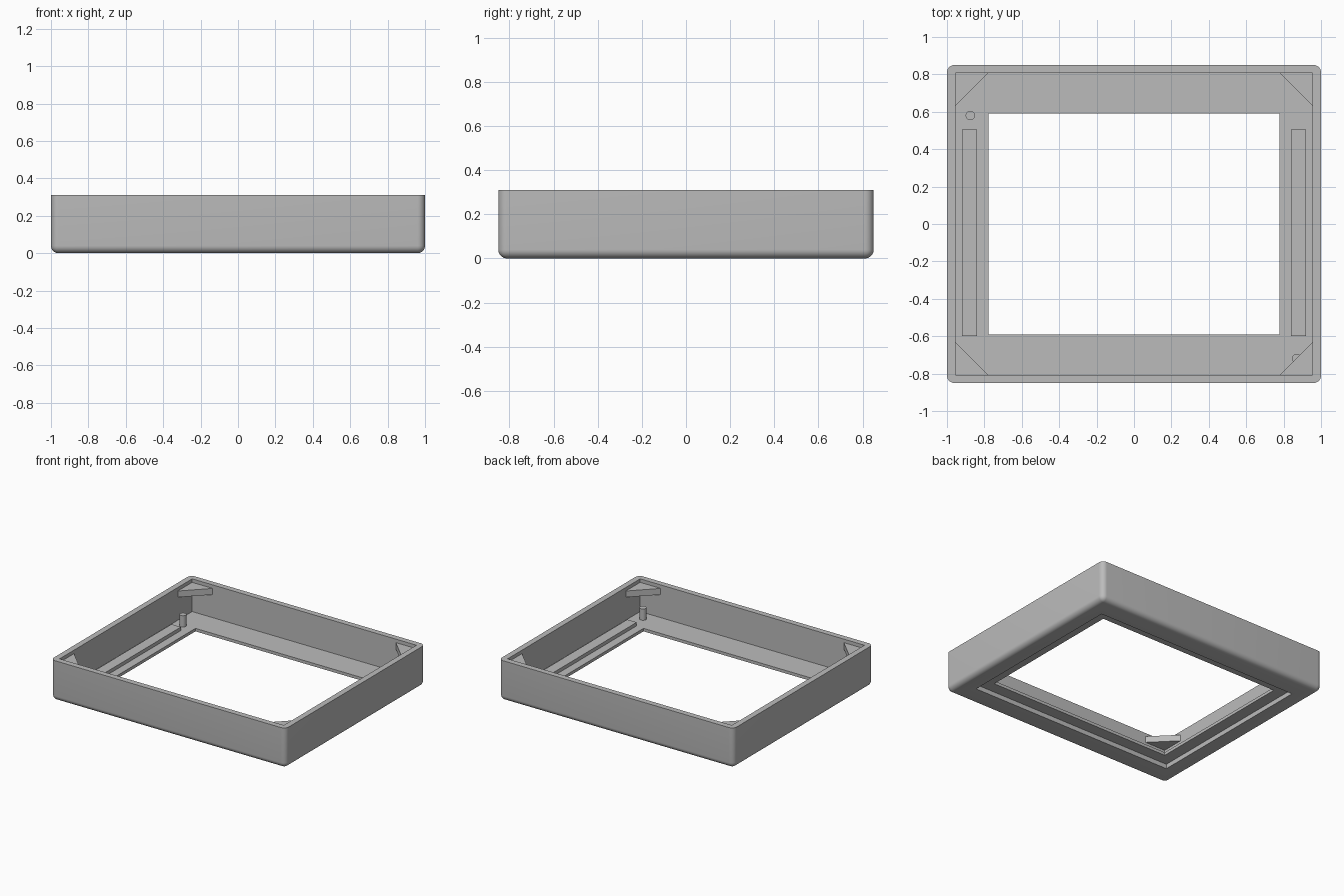
import bpy
import bmesh
from mathutils import Vector

default = bpy.data.objects.get("Cube")
if default:
    bpy.data.objects.remove(default, do_unlink=True)

GREY = (0.5, 0.5, 0.5)
mat = bpy.data.materials.new("plain grey")
mat.use_nodes = True
mat.diffuse_color = (*GREY, 1)
mat.node_tree.nodes["Principled BSDF"].inputs["Base Color"].default_value = (*GREY, 1)

HX, HY, TOP = 1.0, 0.85, 0.31      # outer half sizes and height
IX, IY = 0.955, 0.806              # inner half sizes
OX, OY = 0.777, 0.592              # window half sizes
FLOOR, LIP = 0.058, 0.035          # floor top, underside of window lip
RECESS = 0.09                      # rebate width round the window, underneath


def finish(name, bm):
    bmesh.ops.recalc_face_normals(bm, faces=bm.faces)
    mesh = bpy.data.meshes.new(name)
    bm.to_mesh(mesh)
    bm.free()
    mesh.materials.append(mat)
    obj = bpy.data.objects.new(name, mesh)
    bpy.context.collection.objects.link(obj)
    return obj


def box(name, lo, hi, round_radius=0):
    lo, hi = Vector(lo), Vector(hi)
    bm = bmesh.new()
    bmesh.ops.create_cube(bm, size=1)
    for v in bm.verts:
        v.co = (lo + hi) / 2 + v.co * (hi - lo)
    if round_radius:
        # Round every edge except those of the flat top rim
        edges = [e for e in bm.edges if min(v.co.z for v in e.verts) < hi.z - 0.01]
        bmesh.ops.bevel(bm, geom=edges, offset=round_radius, segments=8,
                        profile=0.5, affect='EDGES')
    return finish(name, bm)


def prism(name, outline, z0, z1):
    bm = bmesh.new()
    face = bm.faces.new([bm.verts.new((x, y, z0)) for x, y in outline])
    grown = bmesh.ops.extrude_face_region(bm, geom=[face])["geom"]
    for v in grown:
        if isinstance(v, bmesh.types.BMVert):
            v.co.z = z1
    return finish(name, bm)


def post(name, x, y):
    bm = bmesh.new()
    bmesh.ops.create_cone(bm, cap_ends=True, segments=32, radius1=0.025,
                          radius2=0.025, depth=0.145 - 0.05)
    bmesh.ops.translate(bm, verts=bm.verts, vec=(x, y, (0.145 + 0.05) / 2))
    return finish(name, bm)


def smooth(obj):
    bpy.ops.object.select_all(action='DESELECT')
    obj.select_set(True)
    bpy.context.view_layer.objects.active = obj
    bpy.ops.object.shade_smooth_by_angle(angle=0.6)


# Open tray: rounded block, hollowed, with a stepped window through the floor
tray = box("tray_frame", (-HX, -HY, 0), (HX, HY, TOP), 0.04)
cutters = [
    box("cavity_cutter", (-IX, -IY, FLOOR), (IX, IY, 1)),
    box("window_cutter", (-OX, -OY, -1), (OX, OY, 1)),
    box("rebate_cutter", (-OX - RECESS, -OY - RECESS, -1),
        (OX + RECESS, OY + RECESS, LIP)),
]
bpy.context.view_layer.objects.active = tray
for cutter in cutters:
    mod = tray.modifiers.new(cutter.name, 'BOOLEAN')
    mod.operation = 'DIFFERENCE'
    mod.solver = 'EXACT'
    mod.object = cutter
    bpy.ops.object.modifier_apply(modifier=mod.name)
    bpy.data.objects.remove(cutter, do_unlink=True)
smooth(tray)

# Raised rails on the floor and corner gussets below the rim
for sx, side in ((-1, "right"), (1, "left")):
    xs = sorted((sx * 0.84, sx * 0.92))
    box(side + "_rail", (xs[0], -0.6, FLOOR - 0.005), (xs[1], 0.505, 0.085))
    for sy, end in ((-1, "front"), (1, "back")):
        x, y = sx * (IX + 0.005), sy * (IY + 0.005)
        prism(f"{end}_{side}_gusset",
              [(x, y), (x - sx * 0.185, y), (x, y - sy * 0.185)], 0.235, 0.283)

# Locating posts
smooth(post("back_right_post", -0.875, 0.58))
smooth(post("front_left_post", 0.87, -0.72))
